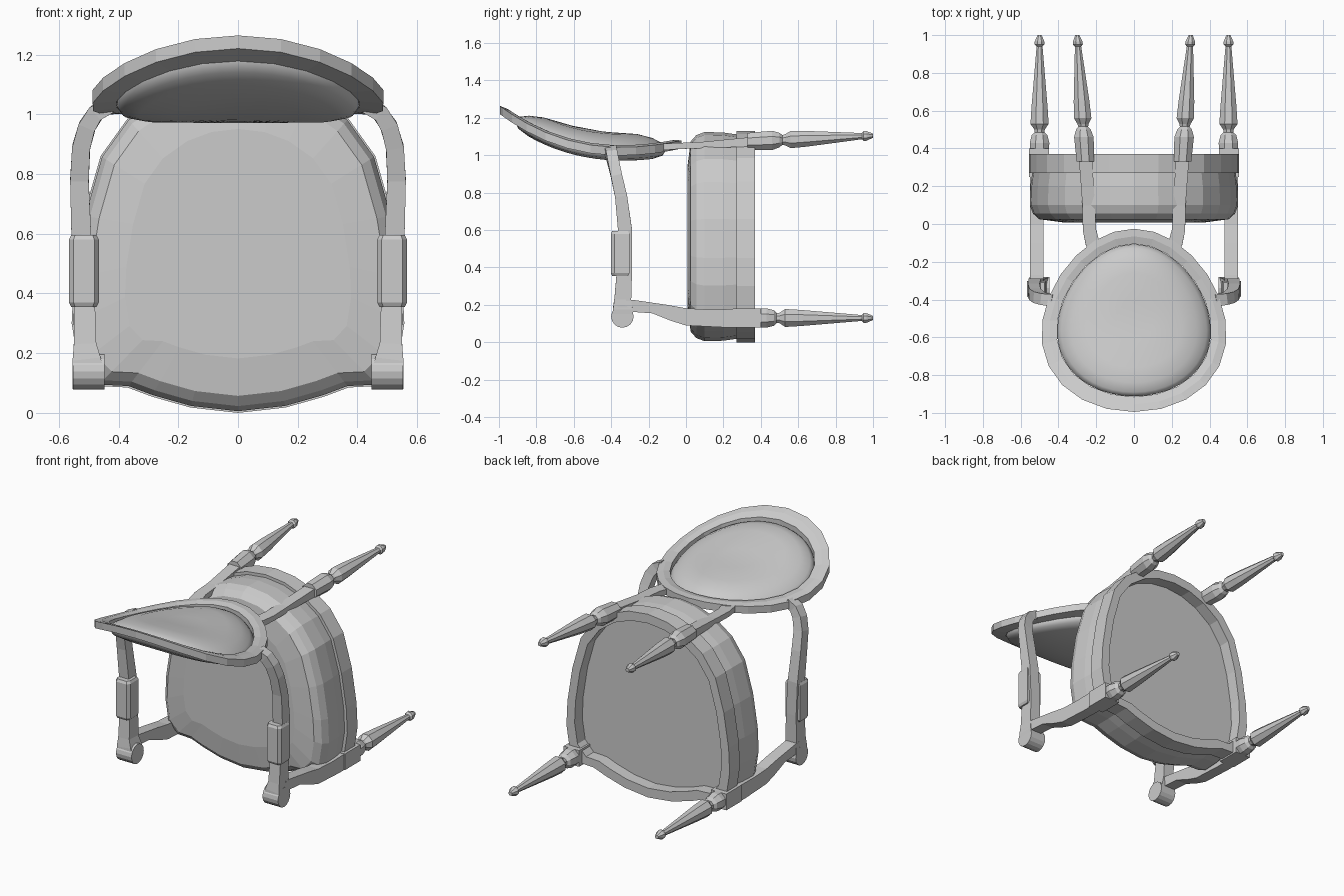
import bpy, bmesh, math
from mathutils import Vector

if "Cube" in bpy.data.objects:
    bpy.data.objects.remove(bpy.data.objects["Cube"])


def loft(name, rings, closed=False, caps=True, smooth=False):
    """Skin a list of equal-length point rings."""
    bm = bmesh.new()
    vs = [[bm.verts.new(p) for p in r] for r in rings]
    n = len(vs[0])
    for i in range(len(vs) if closed else len(vs) - 1):
        a, b = vs[i], vs[(i + 1) % len(vs)]
        for j in range(n):
            k = (j + 1) % n
            bm.faces.new((a[j], a[k], b[k], b[j]))
    if caps and not closed:
        bm.faces.new(vs[0])
        bm.faces.new(vs[-1])
    bmesh.ops.recalc_face_normals(bm, faces=bm.faces)
    for f in bm.faces:
        f.smooth = smooth
    me = bpy.data.meshes.new(name)
    bm.to_mesh(me)
    bm.free()
    ob = bpy.data.objects.new(name, me)
    bpy.context.collection.objects.link(ob)
    return ob


def sweep(name, stations, ref):
    """Rectangular bar along (point, width, height) stations."""
    pts = [Vector(s[0]) for s in stations]
    rings = []
    for i, (p, w, h) in enumerate(stations):
        t = (pts[min(i + 1, len(pts) - 1)] - pts[max(i - 1, 0)]).normalized()
        u = Vector(ref).cross(t).normalized()
        v = t.cross(u)
        rings.append([pts[i] + u * a * w / 2 + v * b * h / 2
                      for a, b in ((-1, -1), (1, -1), (1, 1), (-1, 1))])
    return loft(name, rings)


def turned(name, start, end, profile, n=8):
    """Turned leg along y: profile is (y, radius), axis runs start -> end."""
    a, b = Vector(start), Vector(end)
    rings = []
    for y, r in profile:
        c = a.lerp(b, (y - a.y) / (b.y - a.y))
        rings.append([(c.x + r * math.cos(q), y, c.z + r * math.sin(q))
                      for q in (math.tau * (k + .5) / n for k in range(n))])
    return loft(name, rings)


def extrude_x(name, outline, x0, x1):
    return loft(name, [[(x, y, z) for y, z in outline] for x in (x0, x1)])


# Seat outline (x, z), half then mirrored
half = [(0, 0), (.16, .018), (.29, .055), (.37, .085), (.47, .09), (.535, .16),
        (.557, .3), (.55, .45), (.517, .66), (.46, .86), (.37, .985),
        (.25, 1.07), (.13, 1.115), (0, 1.13)]
outline = half + [(-x, z) for x, z in half[-2:0:-1]]


def seat_ring(y, s):
    return [(x * s, y, .57 + (z - .57) * s) for x, z in outline]


# Seat cushion, rail and recessed underside panel
loft("seat_cushion", [seat_ring(y, s) for y, s in
     ((.28, .965), (.2, .985), (.1, .99), (.055, .96), (.025, .9), (.009, .68))])
loft("seat_rail", [seat_ring(y, s) for y, s in
     ((.27, 1), (.37, 1), (.37, .9), (.27, .9))], closed=True)
loft("seat_underside", [seat_ring(.26, .92), seat_ring(.295, .92)])


# Backrest surface: curls back at the top, wraps slightly around the sides
def back_z(x, y):
    return 1.045 + .345 * max(0, -.22 - y) ** 2.2 - .15 * x * x + .25 * max(0, y + .25) ** 2


def egg(t, r):
    c, s = math.cos(t), math.sin(t)
    return r * s * (1 + .15 * c), -.51 - r * c


# Oval backrest frame
N = 24
rings = []
for i in range(N):
    t = math.tau * i / N
    ring = []
    for r, dz in ((.485, -.022), (.485, .022), (.445, .028), (.405, .022), (.405, -.022)):
        x, y = egg(t, r)
        ring.append((x, y, back_z(x, y) + dz))
    rings.append(ring)
loft("backrest_frame", rings, closed=True)

# Padded backrest cushion, domed on both sides
rings = []
for r, dz in ((.10, .07), (.25, .068), (.33, .046), (.38, .018), (.402, -.008),
              (.402, -.025), (.385, -.05), (.33, -.066), (.22, -.075), (.10, -.078)):
    ring = []
    for i in range(48):
        x, y = egg(math.tau * i / 48, r)
        ring.append((x, y, back_z(x, y) + dz))
    rings.append(ring)
loft("backrest_cushion", rings, smooth=True)

for s, side in ((1, "right"), (-1, "left")):
    # Front leg with its corner block
    turned("front_leg_" + side, (s * .5, .36, .13), (s * .5, 1, .13),
           [(.36, .052), (.43, .056), (.47, .045), (.485, .028), (.5, .03), (.53, .052),
            (.62, .046), (.94, .017), (.95, .028), (.965, .028), (1, .012)])
    extrude_x("corner_block_" + side, [(.25, .08), (.4, .08), (.4, .18), (.25, .18)],
              s * .45, s * .555)

    # Back leg: flat upright joining the backrest, then a turned foot
    sweep("back_upright_" + side,
          [((s * .18, -.16, 1.04), .06, .04), ((s * .22, -.1, 1.045), .075, .035),
           ((s * .236, -.03, 1.05), .07, .032), ((s * .24, .1, 1.055), .066, .035),
           ((s * .257, .35, 1.072), .07, .05)], (0, 0, 1))
    turned("back_leg_" + side, (s * .257, .33, 1.073), (s * .3, 1, 1.105),
           [(.33, .05), (.46, .056), (.5, .042), (.515, .028), (.53, .032), (.56, .05),
            (.65, .045), (.94, .018), (.95, .028), (.965, .028), (1, .012)])

    # Curved arm post rising from the seat front
    extrude_x("arm_post_" + side,
              [(.4, .08), (.2, .08), (0, .09), (-.08, .115), (-.18, .155), (-.32, .165),
               (-.32, .23), (-.27, .225), (-.1, .2), (0, .182), (.12, .175), (.4, .18)],
              s * .478, s * .55)

    # Scroll at the end of the arm
    extrude_x("arm_scroll_" + side,
              [(-.34 + .06 * math.cos(a), .138 + .06 * math.sin(a))
               for a in (math.tau * k / 16 for k in range(16))], s * .447, s * .553)

    # Armrest sweeping into the backrest frame
    sweep("armrest_" + side,
          [((s * .5, -.338, .13), .104, .11), ((s * .507, -.338, .18), .095, .105),
           ((s * .512, -.338, .23), .075, .09), ((s * .515, -.328, .4), .07, .08),
           ((s * .525, -.326, .6), .066, .075), ((s * .531, -.347, .78), .062, .065),
           ((s * .525, -.372, .89), .06, .06), ((s * .505, -.388, .96), .058, .06),
           ((s * .475, -.398, 1.005), .056, .06), ((s * .425, -.405, 1.03), .05, .065)],
          (0, 1, 0))

    # Arm pad
    pad = [(-.05, .05), (-.05, -.03), (-.035, -.05), (.035, -.05), (.05, -.03), (.05, .05)]
    loft("arm_pad_" + side,
         [[(s * (.516 + px * k), -.352 + py * k, z) for px, py in pad]
          for z, k in ((.355, .85), (.37, 1), (.58, 1), (.595, .85))])
